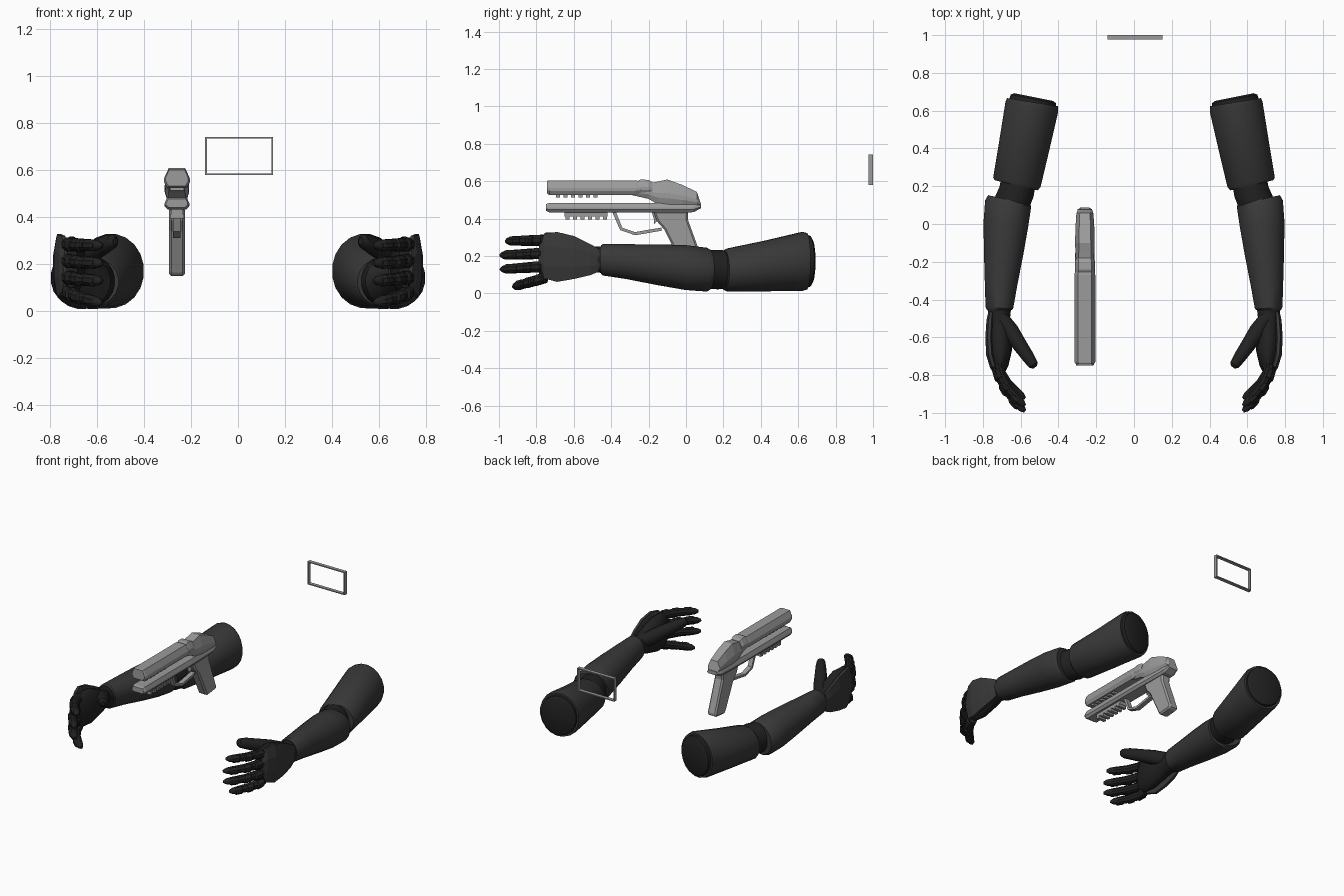
import bpy, bmesh
from math import cos, sin, pi
from mathutils import Vector

old = bpy.data.objects.get("Cube")
if old:
    bpy.data.objects.remove(old, do_unlink=True)


def material(name, v):
    m = bpy.data.materials.new(name)
    m.use_nodes = True
    m.diffuse_color = (v, v, v, 1)
    m.node_tree.nodes["Principled BSDF"].inputs["Base Color"].default_value = (v, v, v, 1)
    return m


SLEEVE = material("dark grey armour", 0.04)
GLOVE = material("black fabric", 0.015)
METAL = material("light grey metal", 0.33)
GUN_X = -0.26


def finish(name, bm, mat, bevel=0, smooth=True):
    bmesh.ops.recalc_face_normals(bm, faces=bm.faces)
    if smooth:
        for f in bm.faces:
            f.smooth = True
        for e in bm.edges:
            e.smooth = e.calc_face_angle(0) < 0.6
    me = bpy.data.meshes.new(name)
    bm.to_mesh(me)
    bm.free()
    me.materials.append(mat)
    ob = bpy.data.objects.new(name, me)
    bpy.context.collection.objects.link(ob)
    if bevel:
        mod = ob.modifiers.new("chamfer", "BEVEL")
        mod.width, mod.segments = bevel, 1
    return ob


def skin(name, rings, mat, smooth=True):
    """Join rings of points into a closed tube."""
    bm = bmesh.new()
    rows = [[bm.verts.new(p) for p in ring] for ring in rings]
    n = len(rows[0])
    for a, b in zip(rows, rows[1:]):
        for i in range(n):
            j = (i + 1) % n
            bm.faces.new((a[i], a[j], b[j], b[i]))
    bm.faces.new(rows[0])
    bm.faces.new(rows[-1])
    return finish(name, bm, mat, smooth=smooth)


def limb(name, side, path, mat, n=20, smooth=True):
    """Tube through (x, y, z, half width, half height); sections stay upright."""
    pts = [Vector(p[:3]) for p in path]
    rings = []
    for k, (x, y, z, w, h) in enumerate(path):
        t = pts[min(k + 1, len(pts) - 1)] - pts[max(k - 1, 0)]
        across = Vector((-t.y, t.x, 0)).normalized()
        ring = []
        for i in range(n):
            a = 2 * pi * (i + 0.5) / n
            p = pts[k] + (across * w * cos(a) + Vector((0, 0, h * sin(a)))) / cos(pi / n)
            ring.append((p.x * side, p.y, p.z))
        rings.append(ring)
    return skin(name, rings, mat, smooth)


def body(name, stations):
    """Chamfered gun part through (y, bottom, top, half width, top taper)."""
    rings = []
    for y, lo, hi, w, taper in stations:
        h = hi - lo
        half = [(w * 0.75, lo), (w, lo + h * 0.3), (w, lo + h * 0.5), (w * taper, hi)]
        ring = half + [(-x, z) for x, z in reversed(half)]
        rings.append([(GUN_X + x, y, z) for x, z in ring])
    return skin(name, rings, METAL, smooth=False)


def prism(name, profile, half, x=GUN_X, bevel=0):
    """Side profile of (y, z) points extruded across x."""
    bm = bmesh.new()
    a, b = [[bm.verts.new((x + s * half, y, z)) for y, z in profile] for s in (-1, 1)]
    for i in range(len(a)):
        j = (i + 1) % len(a)
        bm.faces.new((a[i], a[j], b[j], b[i]))
    bm.faces.new(a)
    bm.faces.new(b)
    return finish(name, bm, METAL, bevel, smooth=False)


def box(name, y0, y1, z0, z1, half, x=GUN_X):
    return prism(name, [(y0, z0), (y1, z0), (y1, z1), (y0, z1)], half, x)


# Arms, built once per side
for side, tag in ((1, "left"), (-1, "right")):
    limb(tag + "_upper_sleeve", side, [
        (.624, .205, .125, .118, .105), (.62, .222, .125, .128, .115),
        (.58, .42, .146, .135, .135), (.541, .62, .171, .142, .157),
        (.537, .645, .172, .137, .151)], SLEEVE)
    limb(tag + "_sleeve_end", side, [
        (.541, .62, .171, .128, .142), (.533, .662, .172, .122, .136),
        (.531, .672, .172, .105, .118)], GLOVE)
    limb(tag + "_elbow", side, [
        (.605, .26, .127, .092, .1), (.622, .17, .127, .094, .105),
        (.66, .08, .13, .095, .1)], GLOVE)
    limb(tag + "_forearm_sleeve", side, [
        (.662, .128, .127, .113, .105), (.666, .11, .127, .123, .117),
        (.678, 0, .138, .119, .12), (.69, -.15, .153, .105, .109),
        (.704, -.32, .17, .086, .093), (.713, -.445, .18, .073, .084),
        (.713, -.455, .18, .066, .076)], SLEEVE)

    # Hand and armoured back
    limb(tag + "_palm", side, [
        (.713, -.43, .18, .064, .073), (.713, -.51, .182, .056, .066),
        (.71, -.58, .19, .062, .095), (.708, -.67, .195, .062, .122),
        (.71, -.75, .197, .045, .12), (.712, -.785, .198, .028, .1)], GLOVE)
    limb(tag + "_hand_plate", side, [
        (.757, -.465, .178, .014, .06), (.762, -.51, .18, .019, .082),
        (.767, -.6, .192, .02, .115), (.762, -.69, .195, .021, .133),
        (.743, -.755, .2, .02, .12), (.733, -.785, .2, .012, .05)],
        SLEEVE, 8, False)
    limb(tag + "_thumb", side, [
        (.712, -.48, .2, .035, .045), (.655, -.565, .23, .045, .05),
        (.605, -.64, .26, .039, .043), (.56, -.705, .285, .033, .038),
        (.533, -.745, .296, .027, .03), (.523, -.758, .298, .013, .015)], GLOVE, 12)

    # Fingers curl inward; each has a fabric core and three armour segments
    for finger, z0, z1, reach in (("index", .285, .28, .88), ("middle", .215, .205, 1),
                                  ("ring", .145, .13, .99), ("little", .085, .04, .72)):
        def at(t, out=0):
            x = .72 - .02 * t - .10 * t * t
            return (x + out, -.745 - .225 * t * reach, z0 + (z1 - z0) * t)

        core = [at(t) + (r, r) for t, r in
                ((0, .028), (.3, .028), (.6, .026), (.9, .024), (1.03, .019), (1.1, .008))]
        limb(f"{tag}_{finger}_finger", side, core, GLOVE, 10)
        for k, (a, b) in enumerate(((.08, .38), (.46, .7), (.78, 1.0))):
            r = .029 - .002 * k
            d = .04
            cuff = [at(a, .007) + (r * .7, r * .7), at(a + d, .007) + (r, r),
                    at(b - d, .007) + (r, r), at(b, .007) + (r * .7, r * .7)]
            limb(f"{tag}_{finger}_guard_{k + 1}", side, cuff, GLOVE, 8, False)

# Pistol barrel, rear housing and lower frame
body("barrel_shroud", [(-.742, .533, .602, .048, .68), (-.73, .525, .604, .055, .65),
                       (-.27, .525, .604, .055, .65), (-.22, .535, .595, .048, .65)])
body("shroud_collar", [(-.255, .54, .603, .05, .7), (-.24, .53, .61, .053, .65),
                       (-.2, .53, .606, .053, .65), (-.18, .53, .595, .046, .7)])
body("rear_housing", [(-.3, .528, .57, .04, .8), (-.2, .505, .588, .047, .7),
                      (-.15, .475, .598, .05, .65), (-.1, .465, .609, .052, .6),
                      (-.02, .465, .58, .05, .6), (.058, .465, .543, .045, .6),
                      (.077, .465, .485, .036, .8)])
body("lower_frame", [(-.748, .442, .478, .046, .8), (-.73, .432, .484, .053, .8),
                     (-.22, .432, .484, .053, .8), (-.05, .432, .484, .048, .8),
                     (.04, .434, .484, .046, .8), (.08, .455, .48, .038, .8)])
box("accessory_rail", -.65, -.42, .41, .435, .026)
for i in range(6):
    y = -.645 + i * .04
    box(f"lower_rail_tooth_{i + 1}", y, y + .022, .394, .412, .03)
    box(f"upper_rail_tooth_{i + 1}", y - .05, y - .028, .513, .528, .03)

# Grip and trigger
prism("grip", [(-.175, .44), (.012, .44), (.01, .395), (.09, .175), (.08, .158),
               (-.015, .148), (-.03, .165), (-.115, .34), (-.155, .385)], .034, bevel=.012)
prism("trigger", [(-.185, .44), (-.15, .44), (-.155, .385), (-.172, .37), (-.172, .4)], .012)
outer = [(-.395, .437), (-.352, .338), (-.272, .311), (-.13, .335)]
inner = [(-.13, .352), (-.272, .328), (-.34, .35), (-.375, .437)]
prism("trigger_guard", outer + inner, .016)

# Floating rectangular frame
for x in (-.136, .146):
    box("frame_upright", .976, 1, .58, .742, .004, x)
for z in (.58, .735):
    box("frame_crossbar", .976, 1, z, z + .007, .145, .005)
